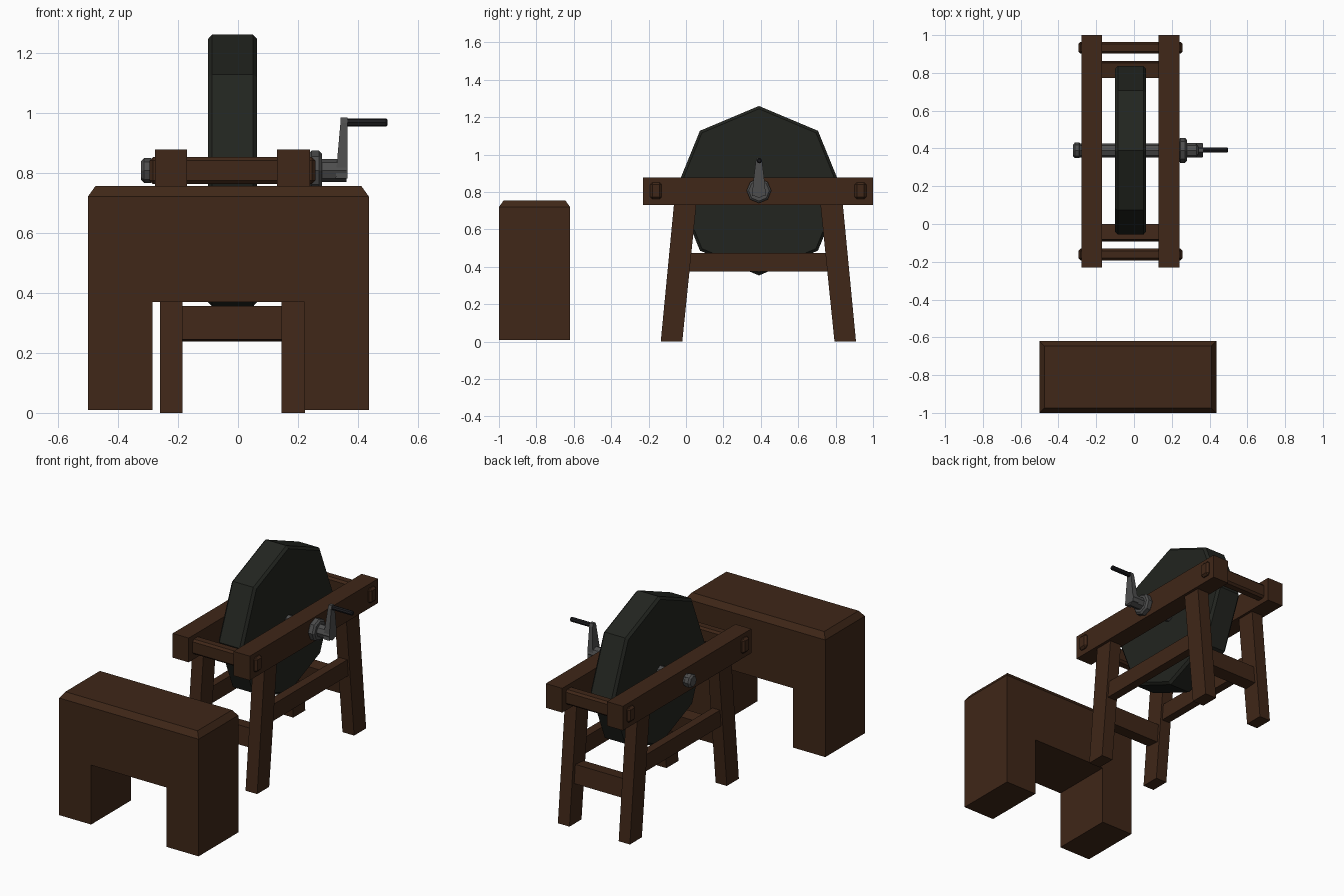
import bpy, bmesh
from math import cos, sin, tau

if "Cube" in bpy.data.objects:
    bpy.data.objects.remove(bpy.data.objects["Cube"])

def material(name, rgb):
    m = bpy.data.materials.new(name)
    m.diffuse_color = (*rgb, 1)
    m.use_nodes = True
    m.node_tree.nodes["Principled BSDF"].inputs["Base Color"].default_value = m.diffuse_color
    return m

WOOD = material("wood", (0.05, 0.02, 0.009))
STONE = material("stone", (0.016, 0.018, 0.014))
METAL = material("metal", (0.075, 0.075, 0.075))
DARK = material("dark_grip", (0.012, 0.012, 0.014))
CY, CZ = 0.39, 0.807      # axle position
MID = 0.387               # frame centre in y

def finish(name, bm, mat, bevel=0):
    bmesh.ops.recalc_face_normals(bm, faces=bm.faces)
    me = bpy.data.meshes.new(name)
    bm.to_mesh(me)
    bm.free()
    me.materials.append(mat)
    ob = bpy.data.objects.new(name, me)
    bpy.context.collection.objects.link(ob)
    if bevel:
        b = ob.modifiers.new("bevel", 'BEVEL')
        b.width, b.segments, b.limit_method = bevel, 1, 'ANGLE'
        b.angle_limit = 1.0      # only the rims, not the polygon corners
    return ob

def loft(name, rings, mat, bevel=0):
    """Join matching rings of points and cap both ends."""
    bm = bmesh.new()
    vs = [[bm.verts.new(p) for p in r] for r in rings]
    n = len(vs[0])
    for a, b in zip(vs, vs[1:]):
        for i in range(n):
            bm.faces.new((a[i], a[(i + 1) % n], b[(i + 1) % n], b[i]))
    bm.faces.new(vs[0])
    bm.faces.new(vs[-1])
    return finish(name, bm, mat, bevel)

def prism(name, yz, x0, x1, mat=WOOD, bevel=0):
    return loft(name, [[(x, y, z) for y, z in yz] for x in (x0, x1)], mat, bevel)

def rect(y0, y1, z0, z1):
    return [(y0, z0), (y1, z0), (y1, z1), (y0, z1)]

def ngon(r, n=8, cy=CY, cz=CZ, sy=1):
    return [(cy + sy * r * sin(tau * i / n), cz + r * cos(tau * i / n)) for i in range(n)]

# Bench: arch profile run along y, with a chamfered top
X0, X1, Y0, Y1 = -0.5, 0.436, -1.0, -0.62
arch = [(X0, 0.01), (-0.285, 0.01), (-0.285, 0.37), (0.222, 0.37),
        (0.222, 0.01), (X1, 0.01), (X1, 0.72), (X0, 0.72)]
bm = bmesh.new()
front = bm.faces.new([bm.verts.new((x, Y0, z)) for x, z in arch])
ext = bmesh.ops.extrude_face_region(bm, geom=[front], use_keep_orig=True)
bmesh.ops.translate(bm, vec=(0, Y1 - Y0, 0),
                    verts=[g for g in ext["geom"] if isinstance(g, bmesh.types.BMVert)])
top = max(bm.faces, key=lambda f: min(v.co.z for v in f.verts))
bmesh.ops.inset_region(bm, faces=[top], thickness=0.025, use_even_offset=True)
for v in top.verts:
    v.co.z = 0.755
finish("bench", bm, WOOD)

# Frame sides: rail, splayed legs and long stretcher
for side, r0, r1, l0, l1 in (("left", -0.277, -0.17, -0.26, -0.185),
                             ("right", 0.13, 0.24, 0.145, 0.223)):
    prism(side + "_rail", rect(-0.23, 1.0, 0.73, 0.877), r0, r1)
    leg = [(-0.135, 0), (-0.02, 0), (0.06, 0.78), (-0.06, 0.78)]
    prism(side + "_front_leg", leg, l0, l1)
    prism(side + "_back_leg", [(2 * MID - y, z) for y, z in leg], l0, l1)
    prism(side + "_long_stretcher", rect(0.0, 2 * MID, 0.375, 0.475), l0 + 0.012, l1 - 0.012)

# Cross pieces: tilted low stretchers and through-tenoned top bars
low = [(-0.092, 0.244), (-0.012, 0.237), (-0.001, 0.348), (-0.081, 0.356)]
bar = rect(-0.192, -0.13, 0.762, 0.852)
for end, f in (("front", lambda y: y), ("back", lambda y: 2 * 0.386 - y)):
    prism(end + "_low_stretcher", [(f(y), z) for y, z in low], -0.2, 0.16)
    prism(end + "_top_bar", [(f(y), z) for y, z in bar], -0.295, 0.258, WOOD, 0.012)

# Grinding wheel: bevelled octagon
prism("grinding_wheel", ngon(0.453, sy=0.985), -0.1, 0.064, STONE, 0.014)

# Axle, its left end nut and right collar
prism("axle", ngon(0.037), -0.3, 0.25, METAL)
prism("axle_end", ngon(0.041), -0.323, -0.28, METAL, 0.01)
prism("crank_collar", ngon(0.066), 0.235, 0.28, METAL, 0.01)

# Crank: hub, tapered arm and grip
prism("crank_hub", ngon(0.038), 0.27, 0.362, METAL)
loft("crank_arm", [[(x0, CY - w, z), (0.364, CY - w, z), (0.364, CY + w, z), (x0, CY + w, z)]
                   for z, w, x0 in ((0.78, 0.036, 0.325), (0.84, 0.032, 0.33),
                                    (0.965, 0.017, 0.341), (0.983, 0.01, 0.342))], METAL)
prism("crank_grip", ngon(0.014, cy=CY + 0.002, cz=0.967), 0.355, 0.498, DARK, 0.005)
